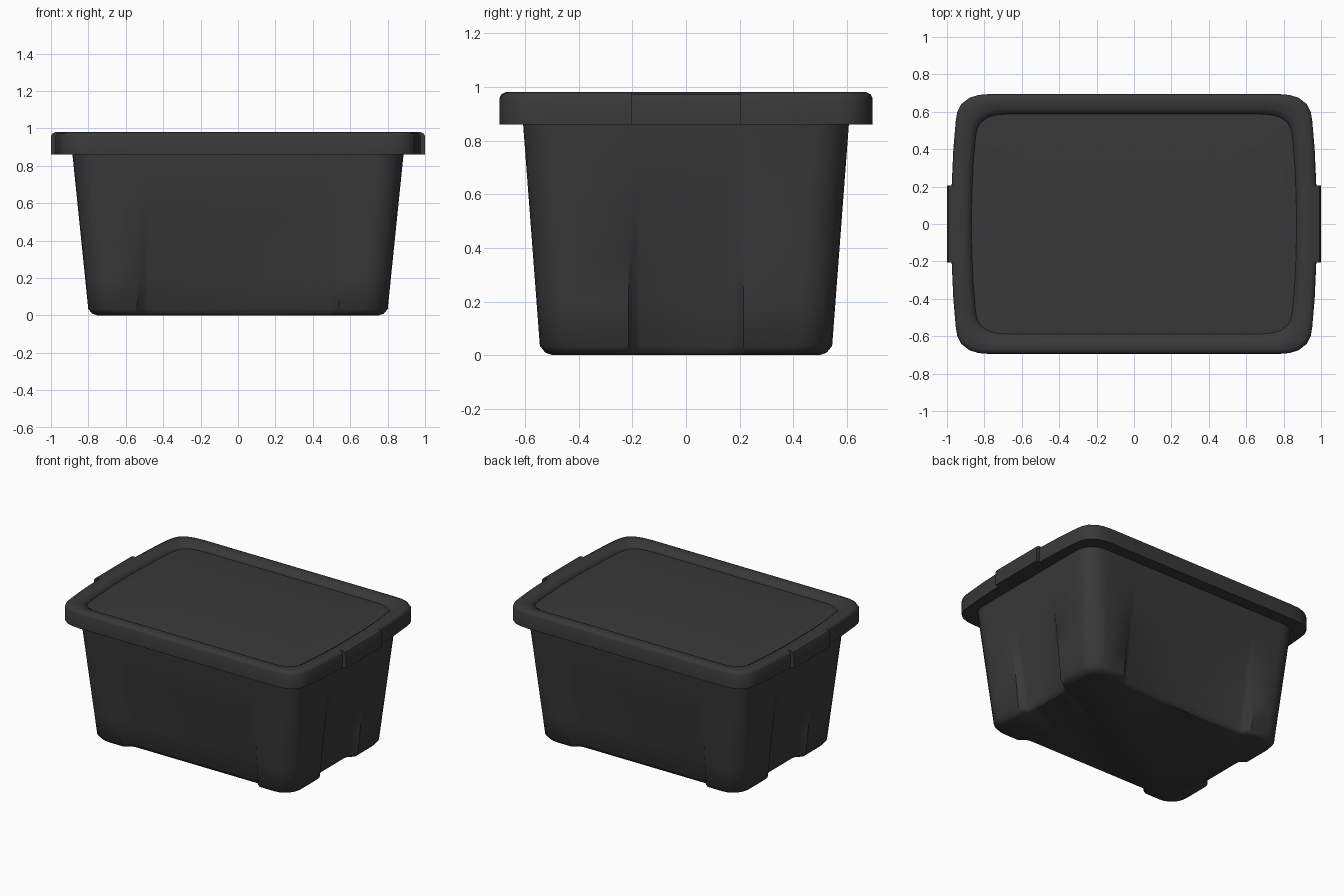
import bpy, bmesh, math

cube = bpy.data.objects.get("Cube")
if cube:
    bpy.data.objects.remove(cube, do_unlink=True)

plastic = bpy.data.materials.new("dark grey plastic")
plastic.use_nodes = True
colour = (0.04, 0.04, 0.04, 1)
plastic.diffuse_color = colour
plastic.node_tree.nodes["Principled BSDF"].inputs["Base Color"].default_value = colour


def mirror_quadrant(points):
    """Turn a +x +y outline (running from +x axis to +y axis) into a closed loop."""
    flip = [(-x, y) for x, y in reversed(points) if x > 0]
    half = points + flip
    return half + [(-x, -y) for x, y in half]


def loft(name, rings, angle):
    """Skin a stack of (outline, z) rings and cap both ends."""
    bm = bmesh.new()
    loops = [[bm.verts.new((x, y, z)) for x, y in outline] for outline, z in rings]
    n = len(loops[0])
    for low, high in zip(loops, loops[1:]):
        for i in range(n):
            j = (i + 1) % n
            bm.faces.new((low[i], low[j], high[j], high[i]))
    bm.faces.new(loops[0][::-1])
    bm.faces.new(loops[-1])
    finish(name, bm, angle)


def finish(name, bm, angle):
    bmesh.ops.recalc_face_normals(bm, faces=bm.faces)
    mesh = bpy.data.meshes.new(name)
    bm.to_mesh(mesh)
    bm.free()
    mesh.materials.append(plastic)
    obj = bpy.data.objects.new(name, mesh)
    bpy.context.collection.objects.link(obj)
    bpy.ops.object.select_all(action='DESELECT')
    obj.select_set(True)
    bpy.context.view_layer.objects.active = obj
    bpy.ops.object.shade_smooth_by_angle(angle=math.radians(angle))
    return obj


# Tub: tapered walls whose middle panels sink in toward the base
def tub_outline(z, inset=0.0):
    t = z / 0.86
    hx, hy = 0.797 + 0.088 * t - inset, 0.542 + 0.065 * t - inset
    depth = 0.055 * max(0, 1 - z / 0.7)
    if inset:
        depth = max(0.01, depth - inset * 0.6)
    r = 0.13 - inset * 0.5
    q = [(hx - depth, 0.001), (hx - depth, 0.17), (hx - depth * 0.8, 0.19), (hx, 0.215)]
    for i in range(7):
        a = math.pi / 2 * i / 6
        q.append((hx - r + r * math.cos(a), hy - r + r * math.sin(a)))
    q += [(0.54, hy), (0.505, hy - depth * 0.8), (0.48, hy - depth), (0.001, hy - depth)]
    return mirror_quadrant(q)


tub = [(tub_outline(0, 0.045), 0), (tub_outline(0.01, 0.018), 0.01), (tub_outline(0.035), 0.035)]
tub += [(tub_outline(z), z) for z in (0.2, 0.4, 0.55, 0.7, 0.88)]
loft("tub", tub, 38)


# Lid: bowed ends, rounded rim and a shallow sunken panel
def lid_outline(inset):
    q = [(0.978, 0.001), (0.975, 0.2), (0.966, 0.4), (0.953, 0.55), (0.945, 0.6), (0.925, 0.64),
         (0.88, 0.675), (0.83, 0.69), (0.77, 0.695), (0.4, 0.695), (0.001, 0.695)]
    sx, sy = 1 - inset / 0.97, 1 - inset / 0.695
    return mirror_quadrant([(x * sx, y * sy) for x, y in q])


rim = [(0.1, 0.862), (0.0, 0.86), (0.0, 0.958), (0.007, 0.972), (0.022, 0.98), (0.05, 0.98),
       (0.08, 0.974), (0.103, 0.96), (0.108, 0.945), (0.2, 0.952), (0.35, 0.957), (0.5, 0.96)]
loft("lid", [(lid_outline(inset), z) for inset, z in rim], 45)

# Latch handles at both ends
profile = [(0.93, 0.86), (1.0, 0.86), (1.0, 0.958), (0.993, 0.972), (0.978, 0.98), (0.93, 0.98)]
for side, label in ((1, "left"), (-1, "right")):
    bm = bmesh.new()
    ends = [[bm.verts.new((side * x, y, z)) for x, z in profile] for y in (-0.205, 0.205)]
    for i in range(len(profile)):
        j = (i + 1) % len(profile)
        bm.faces.new((ends[0][i], ends[0][j], ends[1][j], ends[1][i]))
    bm.faces.new(ends[0])
    bm.faces.new(ends[1])
    finish(label + "_latch", bm, 35)
